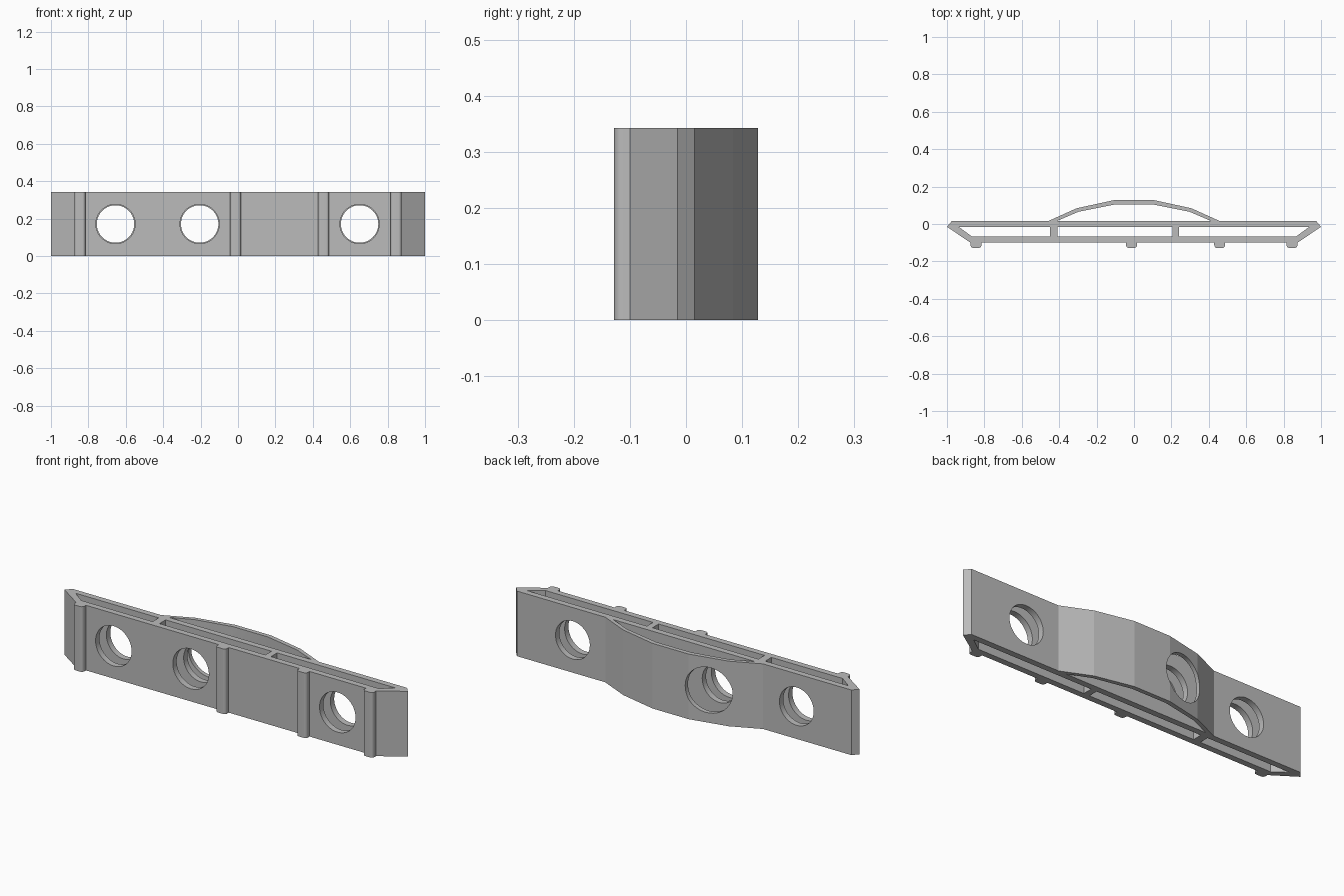
import bpy, bmesh, math
from mathutils import Matrix

cube = bpy.data.objects.get("Cube")
if cube:
    bpy.data.objects.remove(cube, do_unlink=True)

HEIGHT = 0.343
WALL_FRONT, WALL_BACK = -0.10, 0.015

grey = bpy.data.materials.new("plain_grey")
grey.use_nodes = True
color = (0.5, 0.5, 0.5, 1)
grey.diffuse_color = color
grey.node_tree.nodes["Principled BSDF"].inputs["Base Color"].default_value = color


def finish(bm, name):
    bmesh.ops.recalc_face_normals(bm, faces=bm.faces)
    mesh = bpy.data.meshes.new(name)
    bm.to_mesh(mesh)
    bm.free()
    mesh.materials.append(grey)
    obj = bpy.data.objects.new(name, mesh)
    bpy.context.collection.objects.link(obj)
    return obj


def prism(name, points, z0, z1):
    """Extrude a plan outline upwards."""
    bm = bmesh.new()
    face = bm.faces.new([bm.verts.new((x, y, z0)) for x, y in points])
    top = bmesh.ops.extrude_face_region(bm, geom=[face])["geom"]
    bmesh.ops.translate(bm, vec=(0, 0, z1 - z0),
                        verts=[v for v in top if isinstance(v, bmesh.types.BMVert)])
    return finish(bm, name)


def drill(name, x, y0, y1, radius):
    """Round cutter running front to back."""
    bm = bmesh.new()
    turn = Matrix.Translation((x, (y0 + y1) / 2, HEIGHT / 2)) @ Matrix.Rotation(math.pi / 2, 4, "X")
    bmesh.ops.create_cone(bm, cap_ends=True, segments=64, radius1=radius,
                          radius2=radius, depth=y1 - y0, matrix=turn)
    return finish(bm, name)


def rib(x, half=0.029, corner=0.015, steps=8):
    """Rounded rib bulging forward from the front wall."""
    depth = WALL_FRONT - 0.028
    pts = [(x - half, WALL_FRONT)]
    for cx, start in ((x - half + corner, math.pi), (x + half - corner, 1.5 * math.pi)):
        for i in range(steps + 1):
            a = start + i * math.pi / 2 / steps
            pts.append((cx + corner * math.cos(a), depth + corner + corner * math.sin(a)))
    return pts + [(x + half, WALL_FRONT)]


def mirrored(half):
    """Right half of a symmetric chain followed by its mirror image."""
    return half + [(-x, y) for x, y in reversed(half)]


# Full plan outline: ribbed front, slanted ends, faceted arch at the back
front = [p for x in (-0.845, -0.013, 0.458, 0.845) for p in rib(x)]
back = mirrored([(1.0, -0.015), (0.975, WALL_BACK), (0.46, WALL_BACK),
                 (0.307, 0.084), (0.105, 0.128)])
body = prism("arched_bracket", front + back, 0, HEIGHT)

# Open cells between the walls, and the gap under the arch
cells = [
    [(-0.935, -0.017), (-0.865, -0.068), (-0.45, -0.068), (-0.45, -0.017)],
    [(-0.41, -0.017), (-0.41, -0.068), (0.207, -0.068), (0.207, -0.017)],
    [(0.24, -0.017), (0.24, -0.068), (0.865, -0.068), (0.935, -0.017)],
    mirrored([(0.415, WALL_BACK), (0.298, 0.065), (0.1, 0.105)]),
]
cutters = [prism("cell_cutter", c, -0.1, HEIGHT + 0.1) for c in cells]

# Round holes through both walls, and a wider one through the arch
for x in (-0.655, -0.205, 0.65):
    cutters.append(drill("front_hole_cutter", x, -0.2, -0.04, 0.105))
    cutters.append(drill("back_hole_cutter", x, -0.045, 0.035, 0.1))
cutters.append(drill("arch_hole_cutter", -0.205, 0.03, 0.2, 0.12))

for cutter in cutters:
    cutter.hide_render = True
    mod = body.modifiers.new("cut", "BOOLEAN")
    mod.operation = "DIFFERENCE"
    mod.solver = "EXACT"
    mod.object = cutter

# Bake the cuts and drop the cutters
bpy.context.view_layer.update()
graph = bpy.context.evaluated_depsgraph_get()
mesh = bpy.data.meshes.new_from_object(body.evaluated_get(graph))
body.modifiers.clear()
body.data = mesh
for cutter in cutters:
    bpy.data.objects.remove(cutter, do_unlink=True)

bpy.ops.object.select_all(action="DESELECT")
body.select_set(True)
bpy.context.view_layer.objects.active = body
bpy.ops.object.shade_smooth_by_angle(angle=math.radians(11.8))
